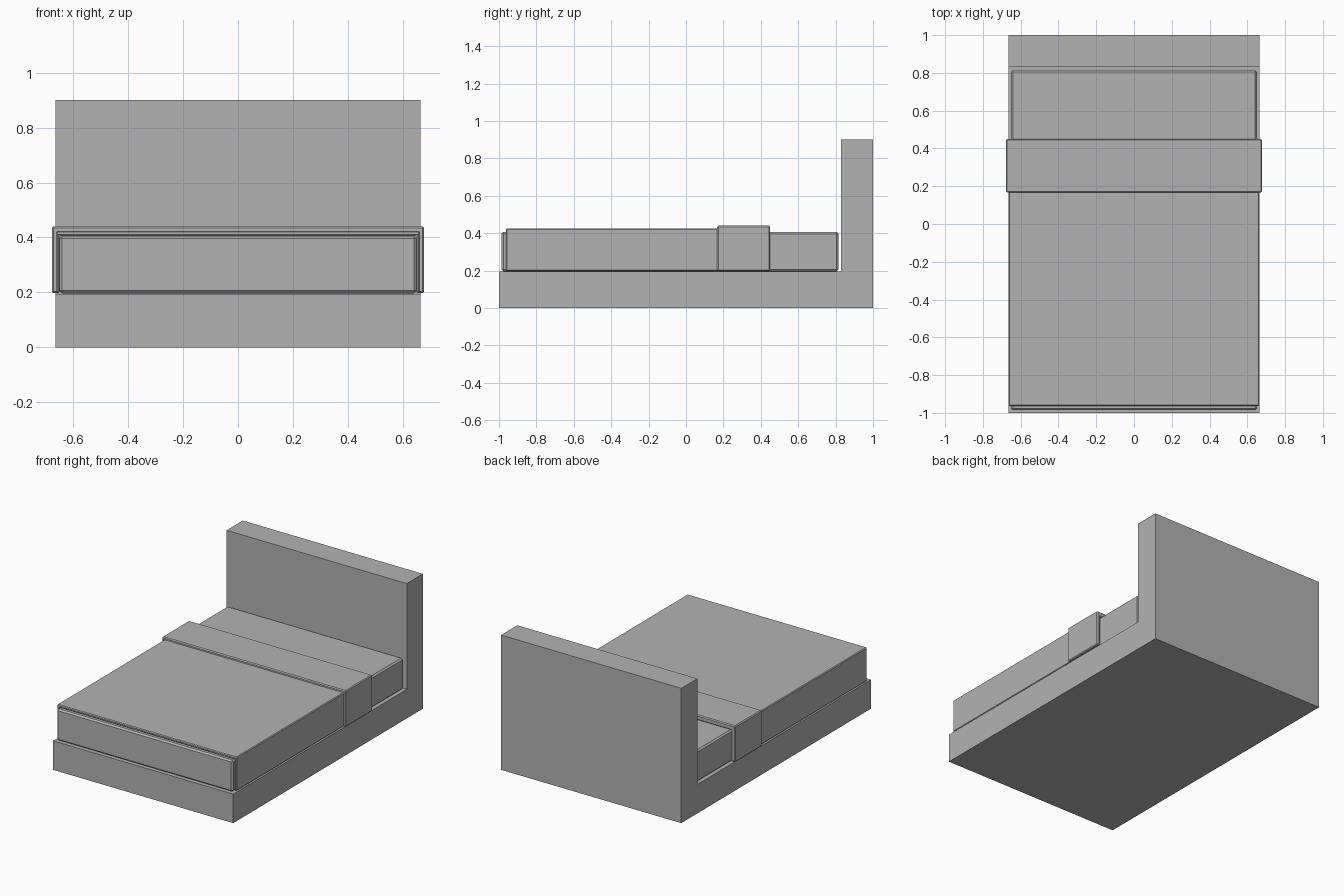
import bpy
import bmesh

cube = bpy.data.objects.get("Cube")
if cube:
    bpy.data.objects.remove(cube, do_unlink=True)

grey = bpy.data.materials.new("plain grey")
grey.use_nodes = True
colour = (0.45, 0.45, 0.45, 1)
grey.diffuse_color = colour
grey.node_tree.nodes["Principled BSDF"].inputs["Base Color"].default_value = colour


def extrude(name, points, direction, bevel=0):
    """Sweep a closed 3D outline along a vector, with optional chamfered edges."""
    bm = bmesh.new()
    face = bm.faces.new([bm.verts.new(p) for p in points])
    result = bmesh.ops.extrude_face_region(bm, geom=[face])
    moved = [g for g in result["geom"] if isinstance(g, bmesh.types.BMVert)]
    bmesh.ops.translate(bm, verts=moved, vec=direction)
    bmesh.ops.recalc_face_normals(bm, faces=bm.faces)
    mesh = bpy.data.meshes.new(name)
    bm.to_mesh(mesh)
    bm.free()
    mesh.materials.append(grey)
    obj = bpy.data.objects.new(name, mesh)
    bpy.context.collection.objects.link(obj)
    if bevel:
        mod = obj.modifiers.new("chamfer", "BEVEL")
        mod.width = bevel
        mod.segments = 1
    return obj


def cover(name, half, top, front, back, inner_half, inner_top, bevel):
    """Upside-down U of cloth draped over the mattress."""
    low = 0.198
    outline = [(-half, low), (-half, top), (half, top), (half, low),
               (inner_half, low), (inner_half, inner_top),
               (-inner_half, inner_top), (-inner_half, low)]
    return extrude(name, [(x, front, z) for x, z in outline],
                   (0, back - front, 0), bevel)


# Base and headboard in one L-shaped profile
W = 0.665
side = [(-1, 0), (1, 0), (1, 0.9), (0.83, 0.9), (0.83, 0.194), (-1, 0.194)]
extrude("bed_frame", [(-W, y, z) for y, z in side], (2 * W, 0, 0))

# Mattress
M, TOP = 0.65, 0.406
base = [(-M, -0.986), (M, -0.986), (M, 0.815), (-M, 0.815)]
extrude("mattress", [(x, y, 0.196) for x, y in base], (0, 0, TOP - 0.196), 0.01)

# Blanket and its folded-back band
cover("blanket", 0.663, 0.424, -0.963, 0.2, M, TOP, 0.005)
cover("blanket_fold", 0.678, 0.44, 0.167, 0.45, M, TOP, 0.006)
